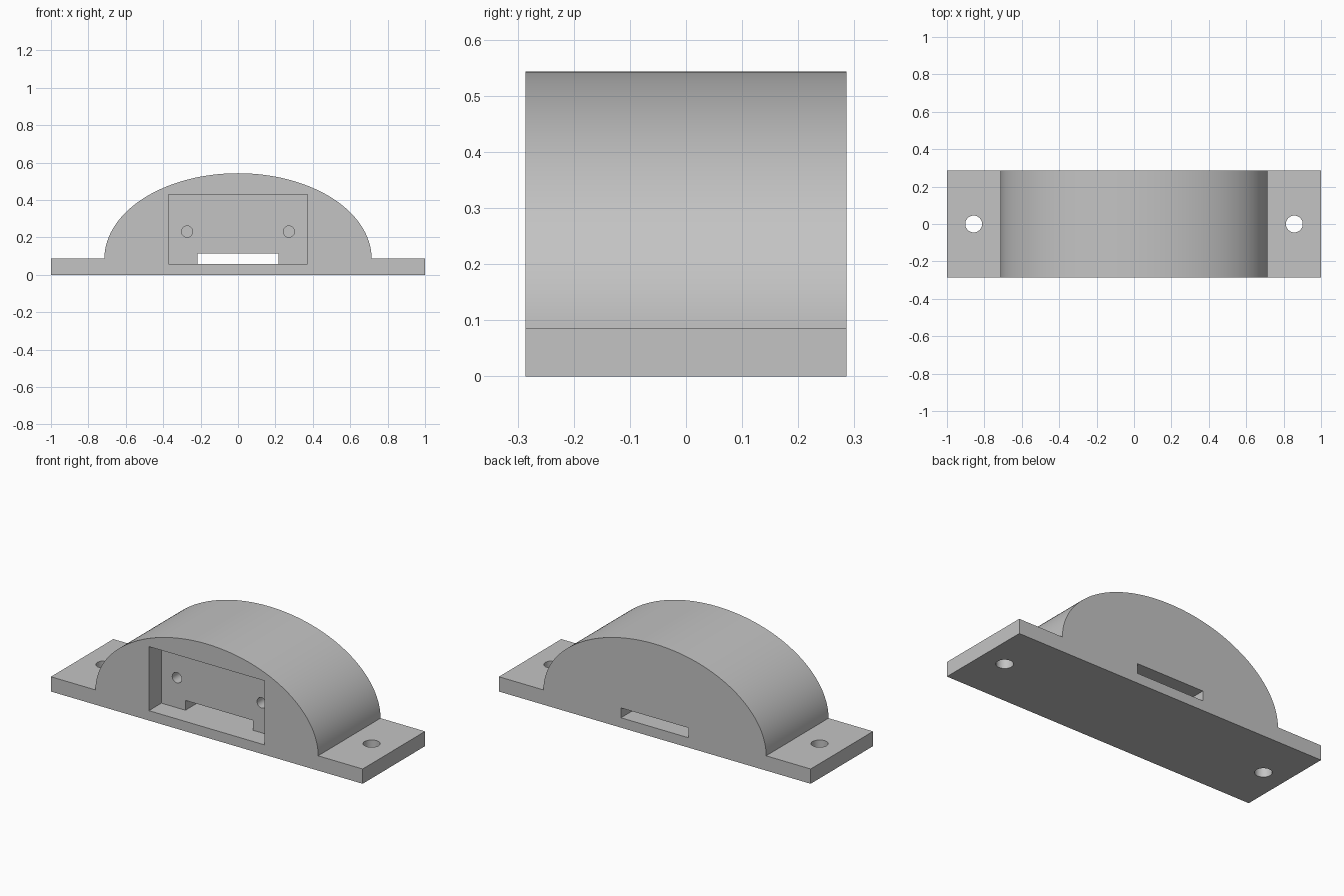
import bpy, bmesh, math

cube = bpy.data.objects.get("Cube")
if cube:
    bpy.data.objects.remove(cube, do_unlink=True)

U = 1 / 35            # design unit
DEPTH = 20 * U        # front to back
FRONT = -DEPTH / 2

grey = bpy.data.materials.new("plain grey")
grey.use_nodes = True
grey.diffuse_color = (0.55, 0.55, 0.55, 1)
grey.node_tree.nodes["Principled BSDF"].inputs["Base Color"].default_value = grey.diffuse_color


def extrude_profile(name, points, y0, y1):
    """Extrude an x/z outline along y."""
    bm = bmesh.new()
    face = bm.faces.new([bm.verts.new((x, y0, z)) for x, z in points])
    result = bmesh.ops.extrude_face_region(bm, geom=[face])
    moved = [g for g in result["geom"] if isinstance(g, bmesh.types.BMVert)]
    bmesh.ops.translate(bm, verts=moved, vec=(0, y1 - y0, 0))
    bmesh.ops.recalc_face_normals(bm, faces=bm.faces)
    mesh = bpy.data.meshes.new(name)
    bm.to_mesh(mesh)
    bm.free()
    obj = bpy.data.objects.new(name, mesh)
    bpy.context.collection.objects.link(obj)
    mesh.materials.append(grey)
    return obj


def rectangle(half, z0, z1):
    return [(-half, z0), (half, z0), (half, z1), (-half, z1)]


def circle(x, z, r, n=48):
    return [(x + r * math.cos(2 * math.pi * i / n), z + r * math.sin(2 * math.pi * i / n))
            for i in range(n)]


# Flanged body with an elliptical top
N = 96
arch = [(25 * U * math.cos(math.pi * i / N), (3 + 16 * math.sin(math.pi * i / N)) * U)
        for i in range(N + 1)]
outline = [(-1, 0), (1, 0), (1, 3 * U)] + arch + [(-1, 3 * U)]
body = extrude_profile("bracket_body", outline, FRONT, -FRONT)

# Front pocket and cable slot through to the back
pocket_back = FRONT + 4 * U
cutters = [
    extrude_profile("pocket_cutter", rectangle(13 * U, 2 * U, 15 * U), FRONT - 0.1, pocket_back),
    extrude_profile("slot_cutter", rectangle(7.6 * U, 2 * U, 4 * U), pocket_back - 0.05, 0.5),
]
# Blind screw holes in the pocket, and mounting holes through the flanges
for side in (-1, 1):
    cutters.append(extrude_profile("screw_hole_cutter", circle(side * 0.272, 0.231, 0.03),
                                   pocket_back - 0.05, pocket_back + 0.2))
    hole = extrude_profile("mount_hole_cutter", circle(0, 0, 0.045), -0.2, 0.2)
    hole.rotation_euler.x = math.pi / 2
    hole.location.x = side * 30 * U
    cutters.append(hole)

bpy.ops.object.select_all(action="DESELECT")
bpy.context.view_layer.objects.active = body
body.select_set(True)
for cutter in cutters:
    mod = body.modifiers.new("cut", "BOOLEAN")
    mod.operation = "DIFFERENCE"
    mod.solver = "EXACT"
    mod.object = cutter
    bpy.ops.object.modifier_apply(modifier=mod.name)
for cutter in cutters:
    bpy.data.objects.remove(cutter, do_unlink=True)

bpy.ops.object.shade_smooth_by_angle(angle=math.radians(30))
